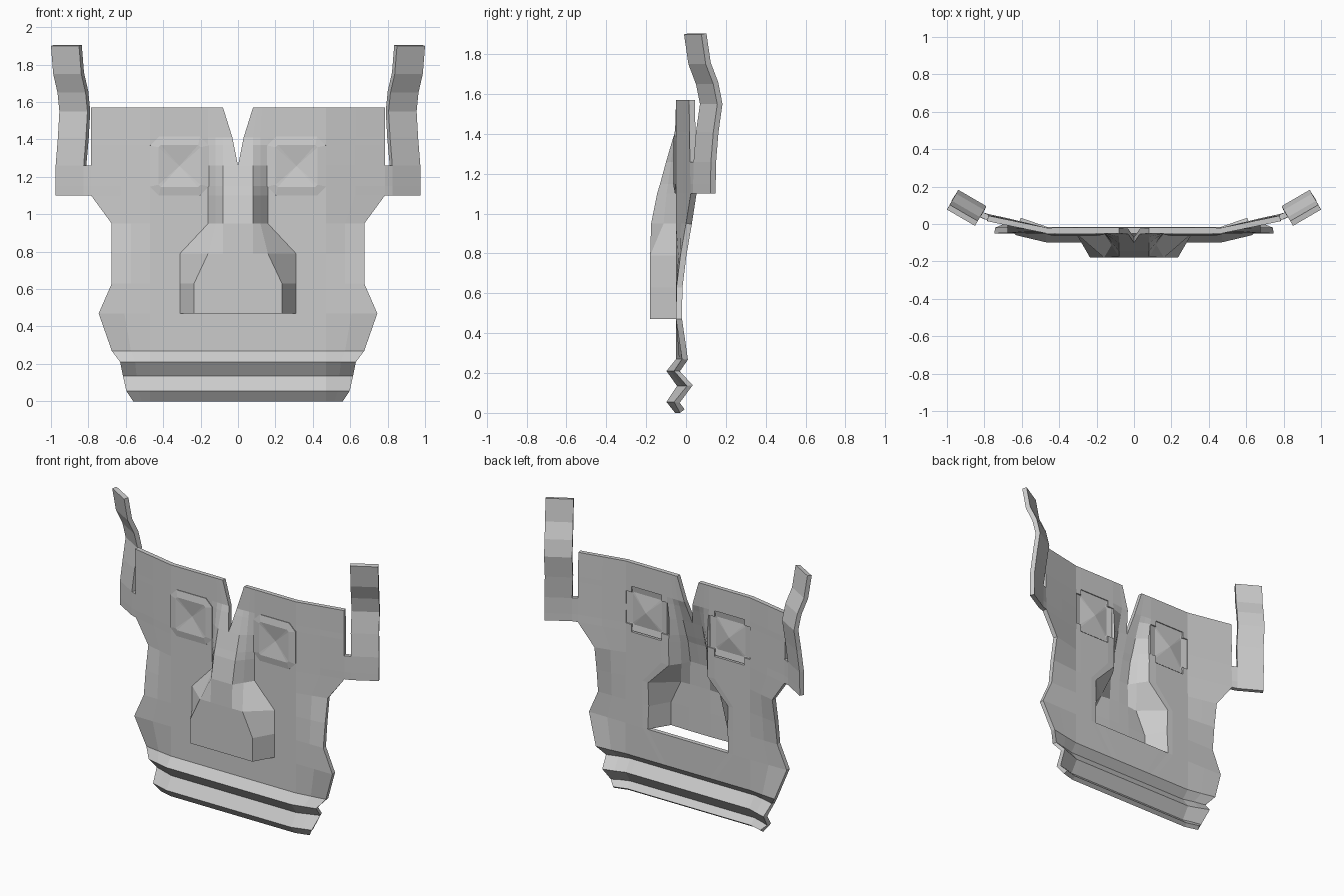
import bpy, bmesh

if "Cube" in bpy.data.objects:
    bpy.data.objects.remove(bpy.data.objects["Cube"])


def finish(name, bm, thickness):
    """Make a mirrored, thickened sheet object from a half-side bmesh."""
    bmesh.ops.remove_doubles(bm, verts=bm.verts[:], dist=0.0005)
    me = bpy.data.meshes.new(name)
    bm.to_mesh(me)
    bm.free()
    ob = bpy.data.objects.new(name, me)
    bpy.context.collection.objects.link(ob)
    mir = ob.modifiers.new("mirror", 'MIRROR')
    mir.use_axis[0] = True
    mir.merge_threshold = 0.001
    sol = ob.modifiers.new("thickness", 'SOLIDIFY')
    sol.thickness = thickness
    sol.offset = -1
    return ob


def bridge(bm, a, b, skip=()):
    """Quads between an upper row a and a lower row b."""
    for c in range(len(a) - 1):
        if c not in skip:
            bm.faces.new((a[c], b[c], b[c + 1], a[c + 1]))


# Face sheet rows: z, centre x, nose fold x, nose base x, nose y, sheet y, edge x, edge y
rows = [
    (1.57, .08, .13, .16, -.05, -.05, .785, .015),
    (1.41, .03, .12, .16, -.055, -.05, .785, .018),
    (1.37, .022, .12, .16, -.068, -.05, .785, .018),
    (1.26, 0, .12, .16, -.10, -.05, .785, .02),
    (1.15, 0, .12, .16, -.13, -.05, .785, .022),
    (1.10, 0, .12, .16, -.145, -.05, .785, .024),
    (.95, 0, .12, .16, -.175, -.05, .675, .00),
    (.79, 0, .16, .31, -.18, -.05, .675, -.028),
    (.63, 0, .235, .31, -.18, -.05, .675, -.048),
    (.47, 0, .235, .31, -.18, -.05, .745, -.05),
    (.47, 0, .235, .31, -.05, -.05, .745, -.05),
    (.27, 0, .12, .16, -.05, -.05, .675, -.02),
    (.21, 0, .12, .16, -.098, -.098, .63, -.06),
    (.135, 0, .12, .16, -.045, -.045, .615, .005),
    (.055, 0, .12, .16, -.098, -.098, .597, -.06),
    (0, 0, .12, .16, -.055, -.055, .56, -.03),
]
NOSE_OPEN = 9                       # open gap under the nose
eye_skip = {1: (4, 5), 2: (3, 4, 5, 6), 3: (3, 4, 5, 6), 4: (4, 5)}

bm = bmesh.new()
grid = []
for z, x0, x2, x3, yn, ys, xo, yo in rows:
    wide = x3 > .2
    x1 = .105 if x0 == .08 else .08
    y2 = yn if wide else (yn + ys) / 2
    xs = [x0, x1, x2, x3] + ([.34, .37, .425] if wide else [.2, .31, .425])
    xs += [.47, (.47 + xo) / 2, xo]
    ys_row = [yn, yn, y2] + [ys] * 5 + [(ys + yo) / 2, yo]
    grid.append([bm.verts.new((x, y, z)) for x, y in zip(xs, ys_row)])
for r in range(len(grid) - 1):
    if r != NOSE_OPEN:
        bridge(bm, grid[r], grid[r + 1], eye_skip.get(r, ()))

# Curled ears, attached to the sheet edge at the lowest three stations
ear = [(1.90, .85, -.01), (1.75, .838, .012), (1.65, .815, .05), (1.55, .805, .07),
       (1.41, .813, .05), (1.26, .825, .038), (1.15, .825, .036), (1.10, .825, .036)]
strip = [[bm.verts.new((x, y, z)), bm.verts.new((x + .15, y + .087, z))] for z, x, y in ear]
for a, b in zip(strip, strip[1:]):
    bridge(bm, a, b)
for r in (3, 4):
    bridge(bm, [grid[r][-1], strip[r + 2][0]], [grid[r + 1][-1], strip[r + 3][0]])
finish("mask_face", bm, .03)


# Eyes: eight-sided rim with a shallow faceted centre
def octagon(bm, a, b, y):
    pts = [(a, -b), (a, b), (b, a), (-b, a), (-a, b), (-a, -b), (-b, -a), (b, -a)]
    return [bm.verts.new((.313 + px, y, 1.258 + pz)) for px, pz in pts]


bm = bmesh.new()
outer = octagon(bm, .157, .11, -.056)
inner = octagon(bm, .112, .10, -.064)
mid = bm.verts.new((.313, -.045, 1.258))
for i in range(8):
    j = (i + 1) % 8
    bm.faces.new((outer[i], outer[j], inner[j], inner[i]))
    bm.faces.new((inner[i], inner[j], mid))
finish("eyes", bm, .03)
